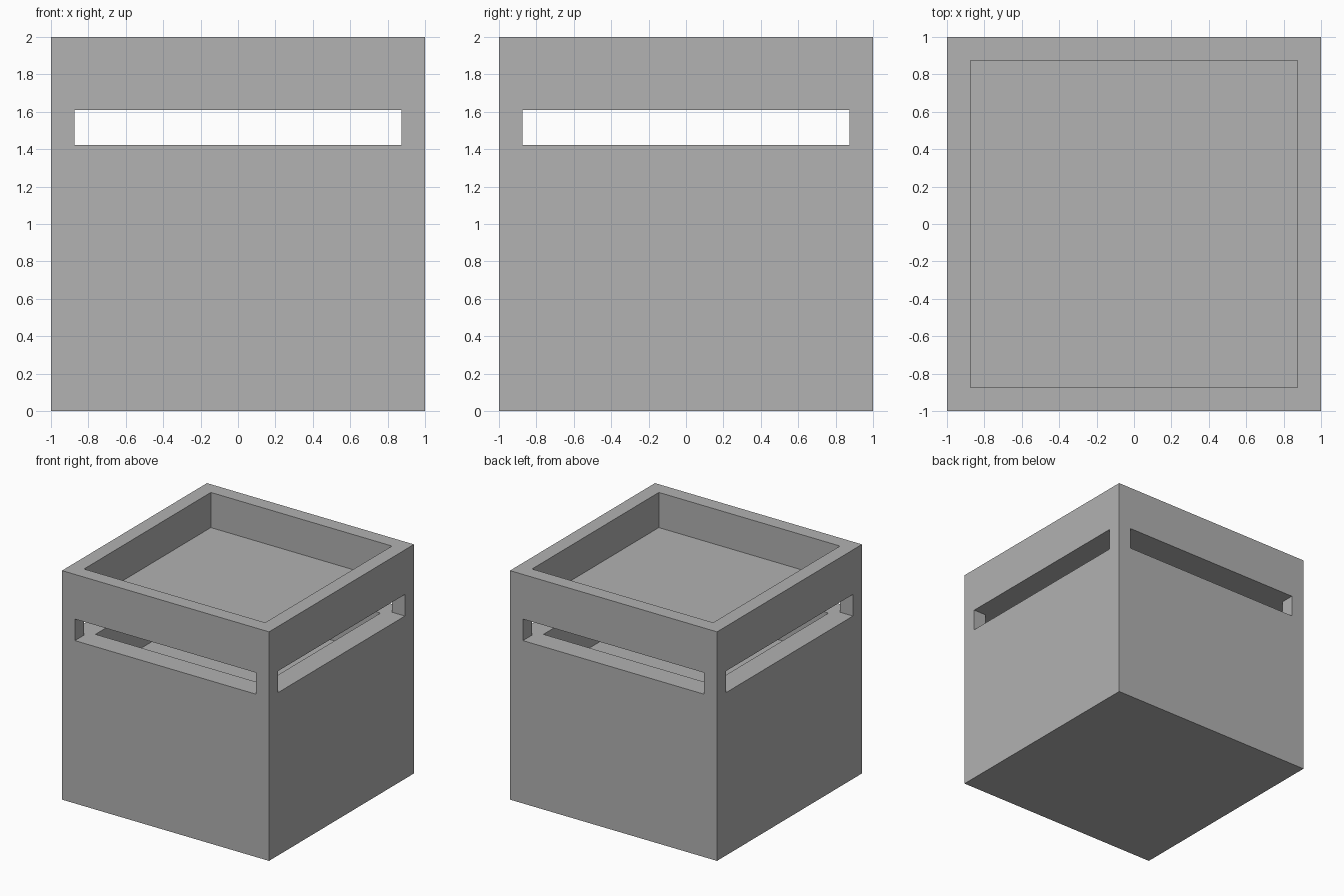
import bpy

if "Cube" in bpy.data.objects:
    bpy.data.objects.remove(bpy.data.objects["Cube"], do_unlink=True)

# Main levels and wall thicknesses
HEIGHT = 2.0
POST = 0.125
WELL_WALL = 0.19
WELL_FLOOR = 1.06
SLOT_LOW, SLOT_HIGH = 1.422, 1.61
TRAY_FLOOR = 1.693

grey = bpy.data.materials.new("plain grey")
grey.use_nodes = True
colour = (0.445, 0.445, 0.445, 1)
grey.diffuse_color = colour
grey.node_tree.nodes["Principled BSDF"].inputs["Base Color"].default_value = colour


def box(name, width, depth, low, high):
    """Box centred on the z axis, from height low to height high."""
    bpy.ops.mesh.primitive_cube_add(size=1, location=(0, 0, (low + high) / 2))
    obj = bpy.context.object
    obj.name = name
    obj.scale = (width, depth, high - low)
    bpy.ops.object.transform_apply(location=True, rotation=False, scale=True)
    obj.data.materials.append(grey)
    return obj


def carve(target, cutter):
    """Subtract the cutter from the target and discard it."""
    cutter.hide_render = True
    mod = target.modifiers.new(cutter.name, 'BOOLEAN')
    mod.operation = 'DIFFERENCE'
    mod.solver = 'EXACT'
    mod.object = cutter
    bpy.ops.object.select_all(action='DESELECT')
    target.select_set(True)
    bpy.context.view_layer.objects.active = target
    bpy.ops.object.modifier_apply(modifier=mod.name)
    bpy.data.objects.remove(cutter, do_unlink=True)


inner = 2 - 2 * POST
well = 2 - 2 * WELL_WALL
body = box("box_body", 2, 2, 0, HEIGHT)

# Recessed tray in the top
carve(body, box("tray_cutter", inner, inner, TRAY_FLOOR, HEIGHT + 0.2))

# Slots through both directions, leaving four corner posts
carve(body, box("front_slot_cutter", inner, 2.4, SLOT_LOW, SLOT_HIGH))
carve(body, box("side_slot_cutter", 2.4, inner, SLOT_LOW, SLOT_HIGH))

# Open well below the slots
carve(body, box("well_cutter", well, well, WELL_FLOOR, (SLOT_LOW + SLOT_HIGH) / 2))
